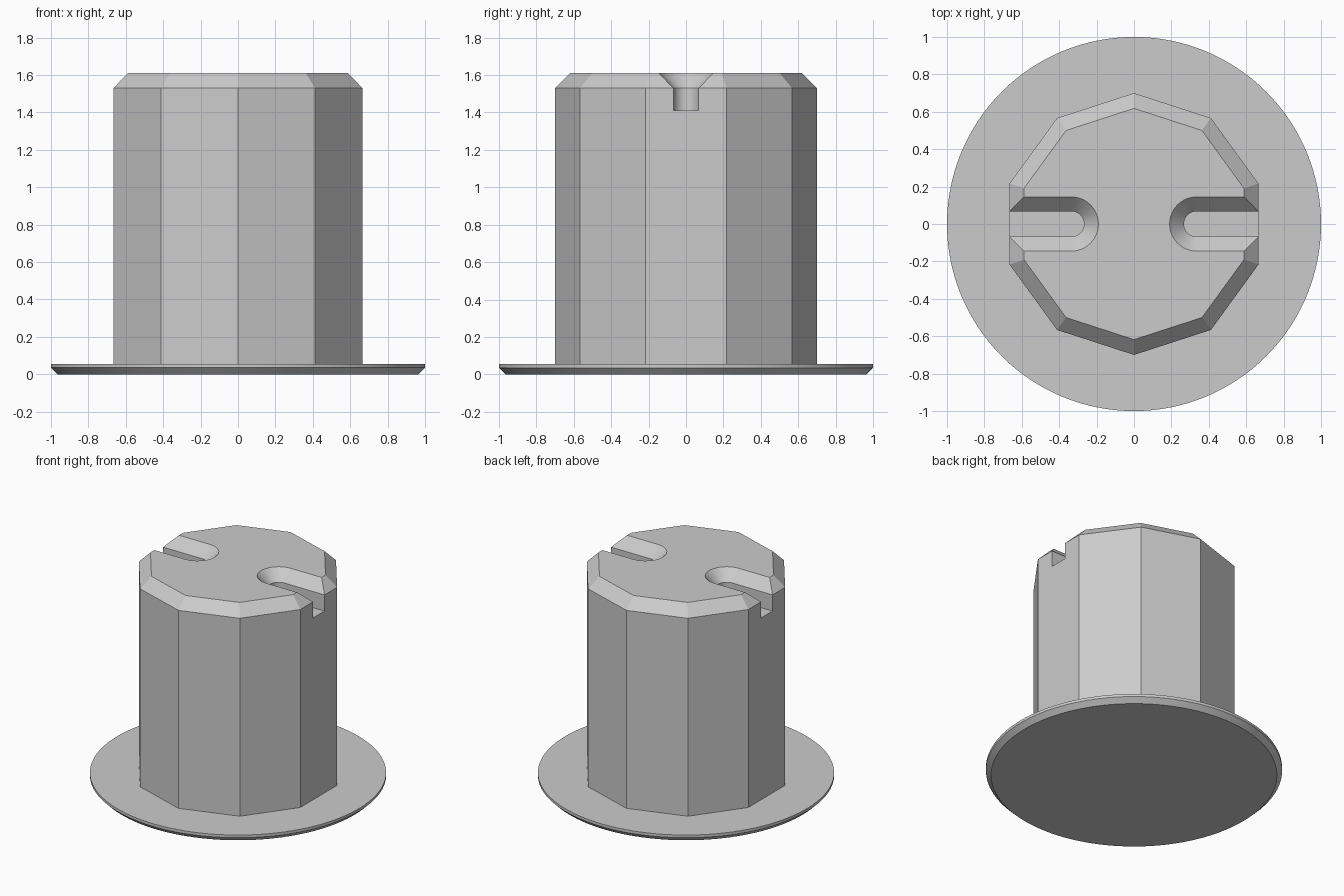
import bpy, bmesh, math

if "Cube" in bpy.data.objects:
    bpy.data.objects.remove(bpy.data.objects["Cube"], do_unlink=True)

grey = bpy.data.materials.new("plain_grey")
grey.use_nodes = True
colour = (0.6, 0.6, 0.6, 1)
grey.diffuse_color = colour
grey.node_tree.nodes["Principled BSDF"].inputs["Base Color"].default_value = colour


def loft(name, rings):
    """Closed solid through rings of equal point count, bottom to top."""
    bm = bmesh.new()
    loops = [[bm.verts.new(p) for p in ring] for ring in rings]
    n = len(loops[0])
    for low, high in zip(loops, loops[1:]):
        for i in range(n):
            j = (i + 1) % n
            bm.faces.new((low[i], low[j], high[j], high[i]))
    bm.faces.new(loops[0][::-1])
    bm.faces.new(loops[-1])
    bmesh.ops.recalc_face_normals(bm, faces=bm.faces)
    mesh = bpy.data.meshes.new(name)
    bm.to_mesh(mesh)
    bm.free()
    mesh.materials.append(grey)
    obj = bpy.data.objects.new(name, mesh)
    bpy.context.collection.objects.link(obj)
    return obj


def polygon(radius, z, sides):
    angles = [math.pi / 2 + math.tau * i / sides for i in range(sides)]
    return [(radius * math.cos(a), radius * math.sin(a), z) for a in angles]


def slot(half, z, side, steps=24):
    """Round-ended slot outline, open towards the outside of the body."""
    angles = [-math.pi / 2 - math.pi * i / steps for i in range(steps + 1)]
    arc = [(0.335 + half * math.cos(a), half * math.sin(a)) for a in angles]
    points = [(0.9, -half)] + arc + [(0.9, half)]
    return [(side * x, y, z) for x, y in points]


def smooth(obj):
    bpy.ops.object.select_all(action="DESELECT")
    obj.select_set(True)
    bpy.context.view_layer.objects.active = obj
    bpy.ops.object.shade_smooth_by_angle(angle=math.radians(20))


# Round base flange with a bevelled lower rim
flange = loft("base_flange", [polygon(r, z, 128) for r, z in
                              ((0.965, 0), (1, 0.035), (1, 0.055))])
smooth(flange)

# Ten-sided body with a chamfered top
body = loft("body", [polygon(r, z, 10) for r, z in
                     ((0.7, 0.04), (0.7, 1.53), (0.618, 1.61))])

# Two opposite slots with flared upper edges
for side, label in ((1, "left"), (-1, "right")):
    cutter = loft(label + "_slot_cutter", [slot(h, z, side) for h, z in
                  ((0.068, 1.41), (0.068, 1.53), (0.164, 1.63))])
    cutter.hide_render = True
    cutter.hide_set(True)
    cut = body.modifiers.new(label + "_slot", "BOOLEAN")
    cut.operation = "DIFFERENCE"
    cut.solver = "EXACT"
    cut.object = cutter

# Bake the cuts, then remove the cutters
bpy.context.view_layer.update()
graph = bpy.context.evaluated_depsgraph_get()
baked = bpy.data.meshes.new_from_object(body.evaluated_get(graph))
cutters = [m.object for m in body.modifiers]
body.modifiers.clear()
body.data = baked
for cutter in cutters:
    bpy.data.objects.remove(cutter, do_unlink=True)
smooth(body)
